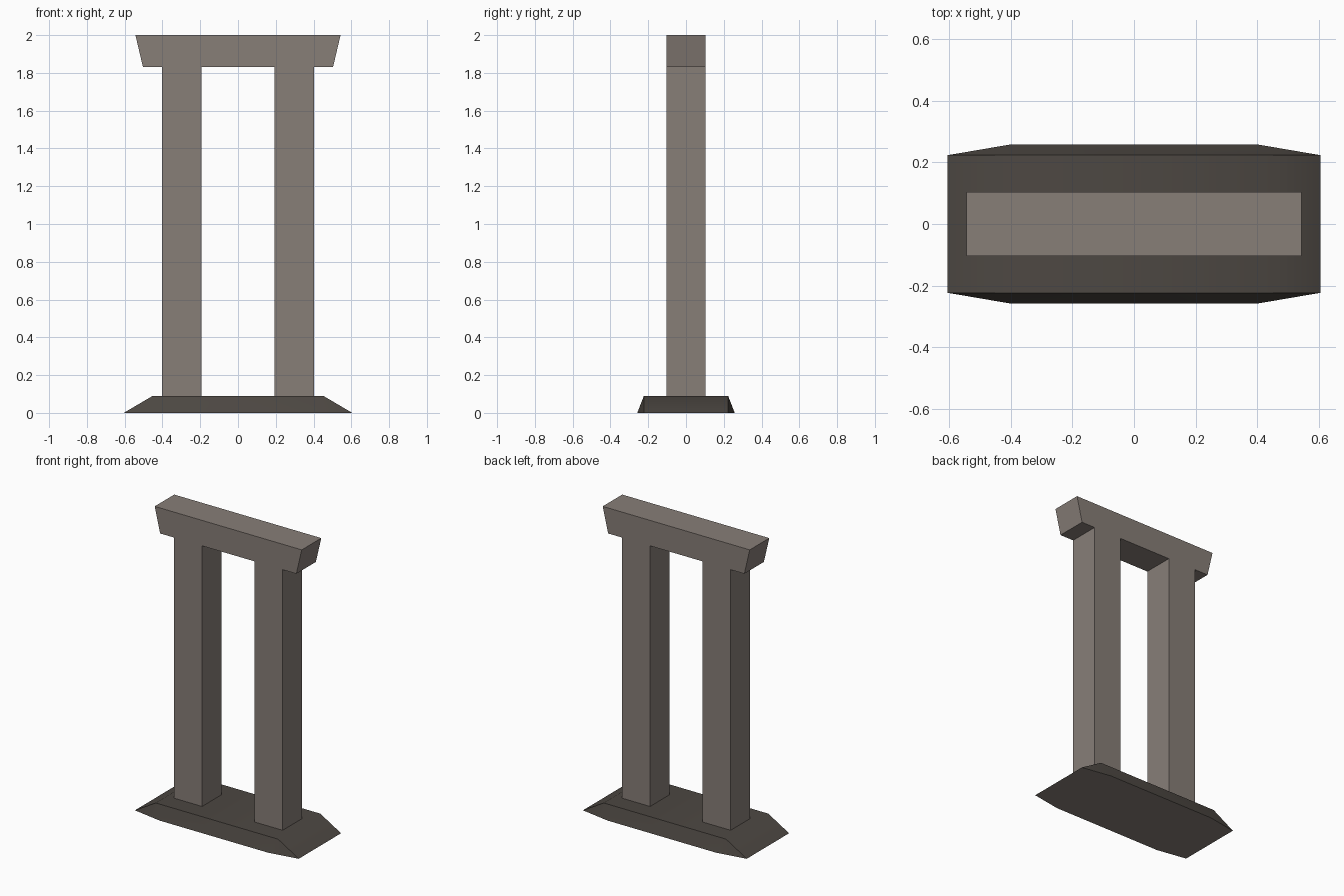
import bpy
import bmesh
import math

cube = bpy.data.objects.get("Cube")
if cube:
    bpy.data.objects.remove(cube, do_unlink=True)


def make_material(name, rgb):
    mat = bpy.data.materials.new(name)
    mat.use_nodes = True
    color = (*rgb, 1.0)
    mat.diffuse_color = color
    mat.node_tree.nodes["Principled BSDF"].inputs["Base Color"].default_value = color
    return mat


def make_hull(name, points, mat):
    """Build a convex solid from its corner points."""
    bm = bmesh.new()
    for p in points:
        bm.verts.new(p)
    bmesh.ops.convex_hull(bm, input=bm.verts[:])
    bmesh.ops.dissolve_limit(bm, angle_limit=math.radians(1),
                             verts=bm.verts[:], edges=bm.edges[:])
    bmesh.ops.recalc_face_normals(bm, faces=bm.faces[:])
    mesh = bpy.data.meshes.new(name)
    bm.to_mesh(mesh)
    bm.free()
    mesh.materials.append(mat)
    obj = bpy.data.objects.new(name, mesh)
    bpy.context.collection.objects.link(obj)
    return obj


def corners(x, y, z):
    """Four corners mirrored about both axes."""
    return [(sx * x, sy * y, z) for sx in (-1, 1) for sy in (-1, 1)]


stone = make_material("warm grey stone", (0.243, 0.209, 0.187))
dark_stone = make_material("dark stone", (0.074, 0.064, 0.055))

BASE_TOP, LINTEL_BOTTOM, HEIGHT = 0.09, 1.83, 2.0
DEPTH = 0.103

# Plinth: bowed long sides, sloped ends blending softly into the top
plinth = make_hull("plinth", corners(0.605, 0.223, 0) + corners(0.4, 0.258, 0)
                   + corners(0.452, 0.223, BASE_TOP), dark_stone)
bpy.context.view_layer.objects.active = plinth
plinth.select_set(True)
bpy.ops.object.shade_smooth_by_angle(angle=math.radians(35))
plinth.select_set(False)

# Underside of the plinth in the lighter stone
plinth.data.materials.append(stone)
for face in plinth.data.polygons:
    if face.normal.z < -0.9:
        face.material_index = 1

# Two square posts
for side, name in ((1, "left_post"), (-1, "right_post")):
    make_hull(name, [(side * x, y, z) for x in (0.193, 0.402)
                     for y in (-DEPTH, DEPTH)
                     for z in (BASE_TOP, LINTEL_BOTTOM)], stone)

# Lintel flaring outward to the top
make_hull("lintel", corners(0.503, DEPTH, LINTEL_BOTTOM)
          + corners(0.543, DEPTH, HEIGHT), stone)
